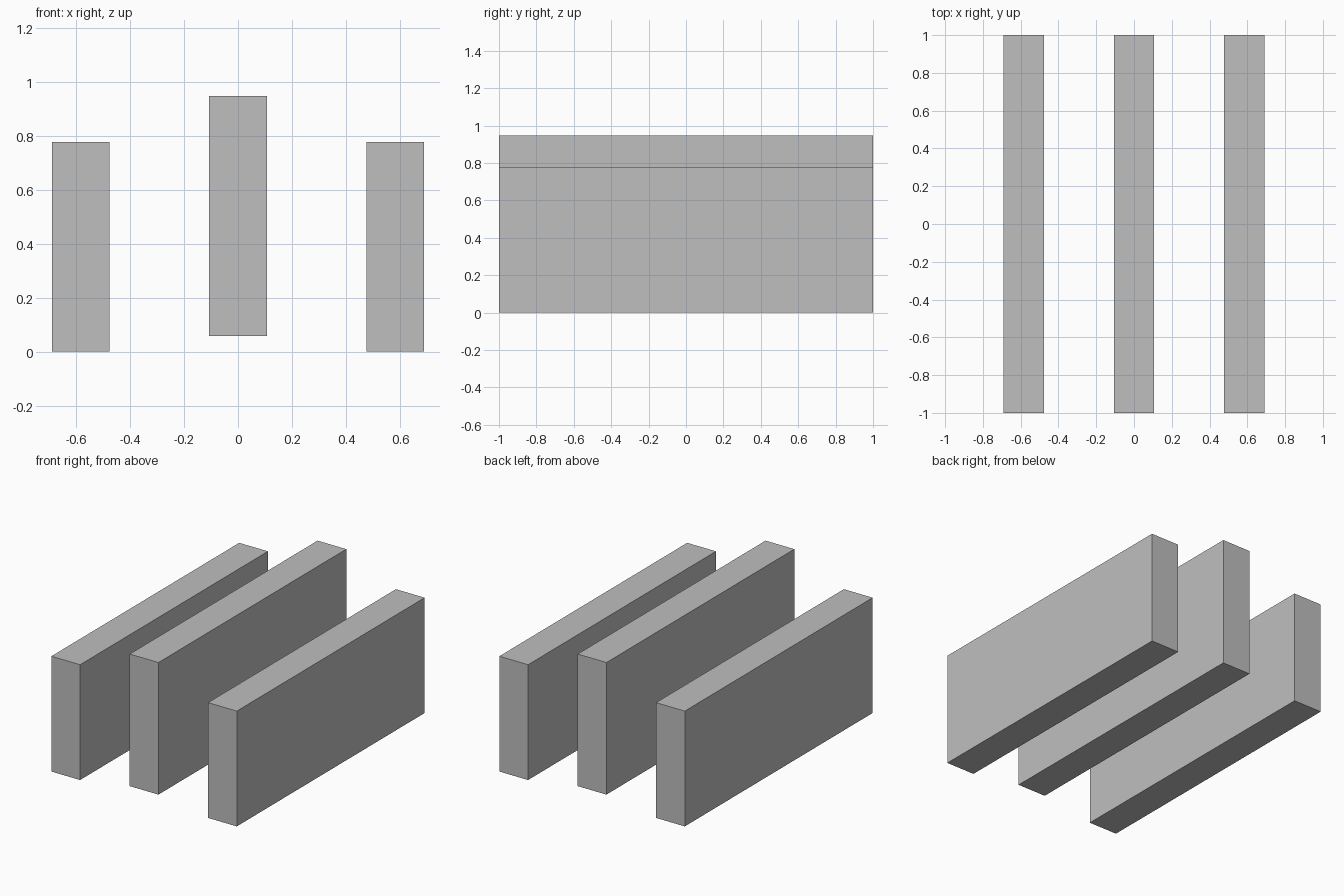
import bpy

cube = bpy.data.objects.get("Cube")
if cube:
    bpy.data.objects.remove(cube, do_unlink=True)

# Single flat grey
GREY = (0.52, 0.52, 0.52, 1.0)
grey = bpy.data.materials.new("Plain grey")
grey.use_nodes = True
grey.diffuse_color = GREY
bsdf = next(n for n in grey.node_tree.nodes if n.type == "BSDF_PRINCIPLED")
bsdf.inputs["Base Color"].default_value = GREY

WIDTH, LENGTH = 0.214, 2.0


def slab(name, x, bottom, top):
    """Upright slab running front to back, centred on x."""
    bpy.ops.mesh.primitive_cube_add(size=1, location=(x, 0, (bottom + top) / 2))
    obj = bpy.context.object
    obj.name = obj.data.name = name
    obj.scale = (WIDTH, LENGTH, top - bottom)
    bpy.ops.object.transform_apply(location=False, rotation=False, scale=True)
    obj.data.materials.append(grey)
    return obj


# Raised middle slab between two matching outer slabs
slab("middle_slab", 0, 0.058, 0.948)
for side, sign in (("left", 1), ("right", -1)):
    slab(side + "_slab", sign * 0.584, 0, 0.777)
